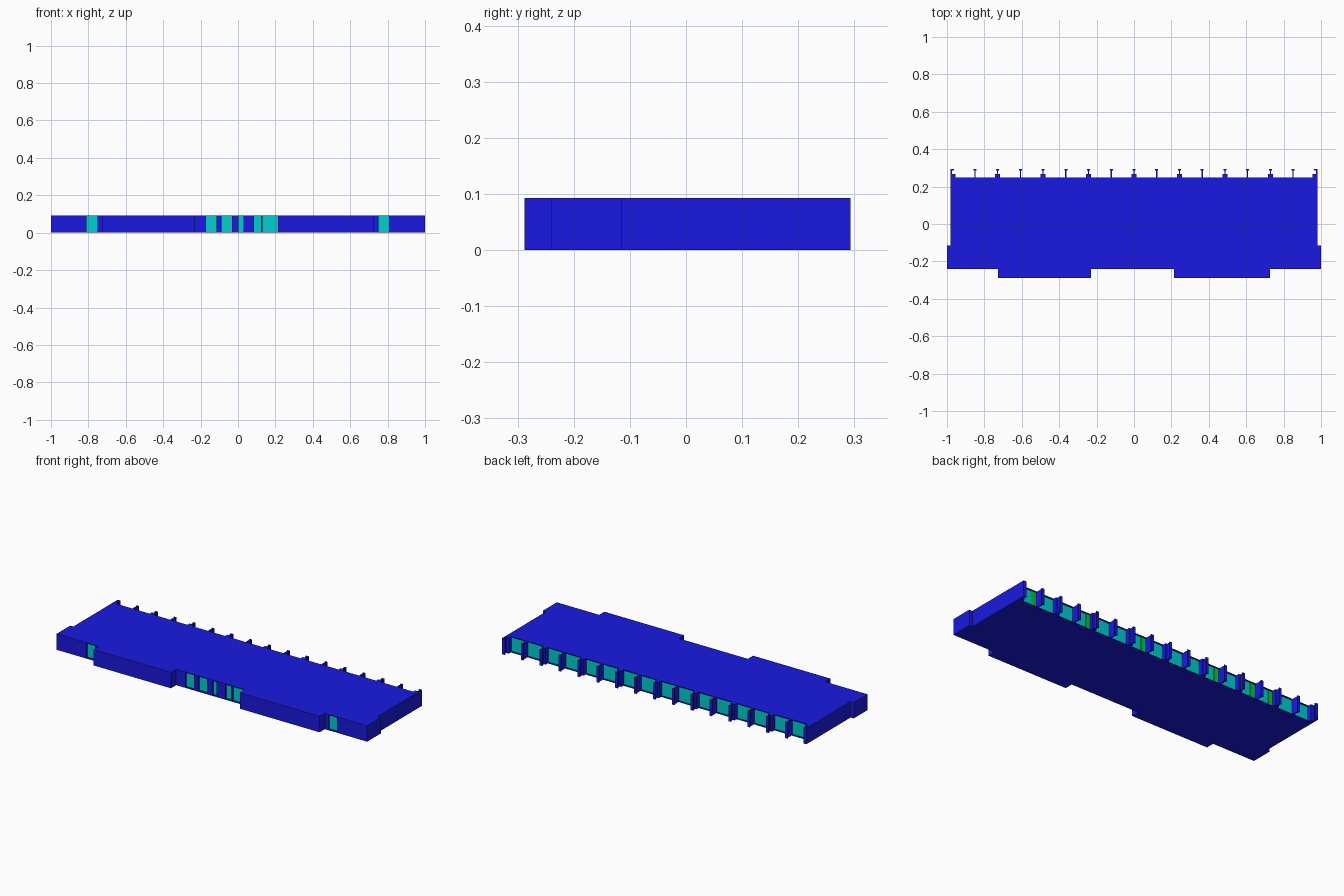
import bpy, bmesh

if "Cube" in bpy.data.objects:
    bpy.data.objects.remove(bpy.data.objects["Cube"])

H, T = 0.093, 0.005          # storey height, slab thickness


def material(name, rgb):
    m = bpy.data.materials.new(name)
    m.diffuse_color = (*rgb, 1)
    m.use_nodes = True
    m.node_tree.nodes["Principled BSDF"].inputs["Base Color"].default_value = m.diffuse_color
    return m


BLUE = material("wall_blue", (0.01, 0.01, 0.75))
CYAN = material("glass_cyan", (0.0, 0.62, 0.62))
GREEN = material("panel_green", (0.0, 0.6, 0.02))


def finish(bm, name, mat):
    bmesh.ops.recalc_face_normals(bm, faces=bm.faces)
    me = bpy.data.meshes.new(name)
    bm.to_mesh(me)
    bm.free()
    me.materials.append(mat)
    ob = bpy.data.objects.new(name, me)
    bpy.context.collection.objects.link(ob)


def boxes(name, mat, items):
    """items: (x0, x1, y0, y1, z0, z1) joined in one object"""
    bm = bmesh.new()
    for x0, x1, y0, y1, z0, z1 in items:
        for v in bmesh.ops.create_cube(bm, size=1)["verts"]:
            v.co = ((x0 + x1) / 2 + v.co.x * (x1 - x0),
                    (y0 + y1) / 2 + v.co.y * (y1 - y0),
                    (z0 + z1) / 2 + v.co.z * (z1 - z0))
    finish(bm, name, mat)


def slab(name, z0, z1):
    """plan outline extruded to a thin plate"""
    plan = [(-1, -.24), (-.728, -.24), (-.728, -.288), (-.23, -.288), (-.23, -.24),
            (.213, -.24), (.213, -.288), (.727, -.288), (.727, -.24), (1, -.24),
            (1, -.115), (.98, -.115), (.98, .248), (-.98, .248), (-.98, -.115), (-1, -.115)]
    bm = bmesh.new()
    f = bm.faces.new([bm.verts.new((x, y, z0)) for x, y in plan])
    ext = bmesh.ops.extrude_face_region(bm, geom=[f])["geom"]
    bmesh.ops.translate(bm, vec=(0, 0, z1 - z0),
                        verts=[v for v in ext if isinstance(v, bmesh.types.BMVert)])
    finish(bm, name, mat=BLUE)


slab("floor_slab", 0, T)
slab("ceiling_slab", H - T, H)

# Side walls with the thicker front shoulders, and the two projecting front bays
sides = []
for s in (-1, 1):
    for a, b, y0, y1 in ((.96, 1, -.24, -.115), (.96, .98, -.115, .248)):
        sides.append((min(s * a, s * b), max(s * a, s * b), y0, y1, T, H - T))
boxes("side_walls", BLUE, sides)
boxes("front_bays", BLUE, [(-.728, -.23, -.288, -.22, T, H - T),
                           (.213, .727, -.288, -.22, T, H - T)])

# Front wall piers left between the window openings
openings = [(-.81, -.752), (-.17, -.115), (-.088, -.033), (.003, .03),
            (.085, .122), (.132, .213), (.75, .806)]
edges = [-.96] + [e for o in openings for e in o] + [.96]
piers = [(a, b, -.24, -.22, T, H - T) for a, b in zip(edges[::2], edges[1::2]) if b > a]
boxes("front_wall_piers", BLUE, piers)
boxes("front_windows", CYAN, [(a, b, -.229, -.224, T, H - T) for a, b in openings])

# Rear facade: T-shaped fins, with a pillar behind every second one
step = .9725 / 8
fins, pillars, glass, panels = [], [], [], []
for i in range(17):
    x = -.9725 + i * step
    fins.append((x - .003, x + .003, .235, .287, 0, H))
    lo, hi = x - .008, x + .008
    if i == 0:
        x, lo, hi = -.967, -.98, -.962
        fins[-1] = (-.98, -.973, .235, .287, 0, H)
    elif i == 16:
        x, lo, hi = .967, .962, .98
        fins[-1] = (.973, .98, .235, .287, 0, H)
    fins.append((lo, hi, .287, .293, 0, H))
    if i % 2 == 0:
        pillars.append((x - .013, x + .013, .22, .267, 0, H))
    if i < 16:
        x0 = -.9725 + i * step + .003
        glass.append((x0, x0 + step - .006, .236, .241, T, H - T))
        if i in (2, 3, 5, 9, 12, 15):
            panels.append((x0 + .01, x0 + .035, .238, .244, T, H - T))
boxes("rear_fins", BLUE, fins)
boxes("rear_pillars", BLUE, pillars)
boxes("rear_windows", CYAN, glass)
boxes("rear_green_panels", GREEN, panels)
